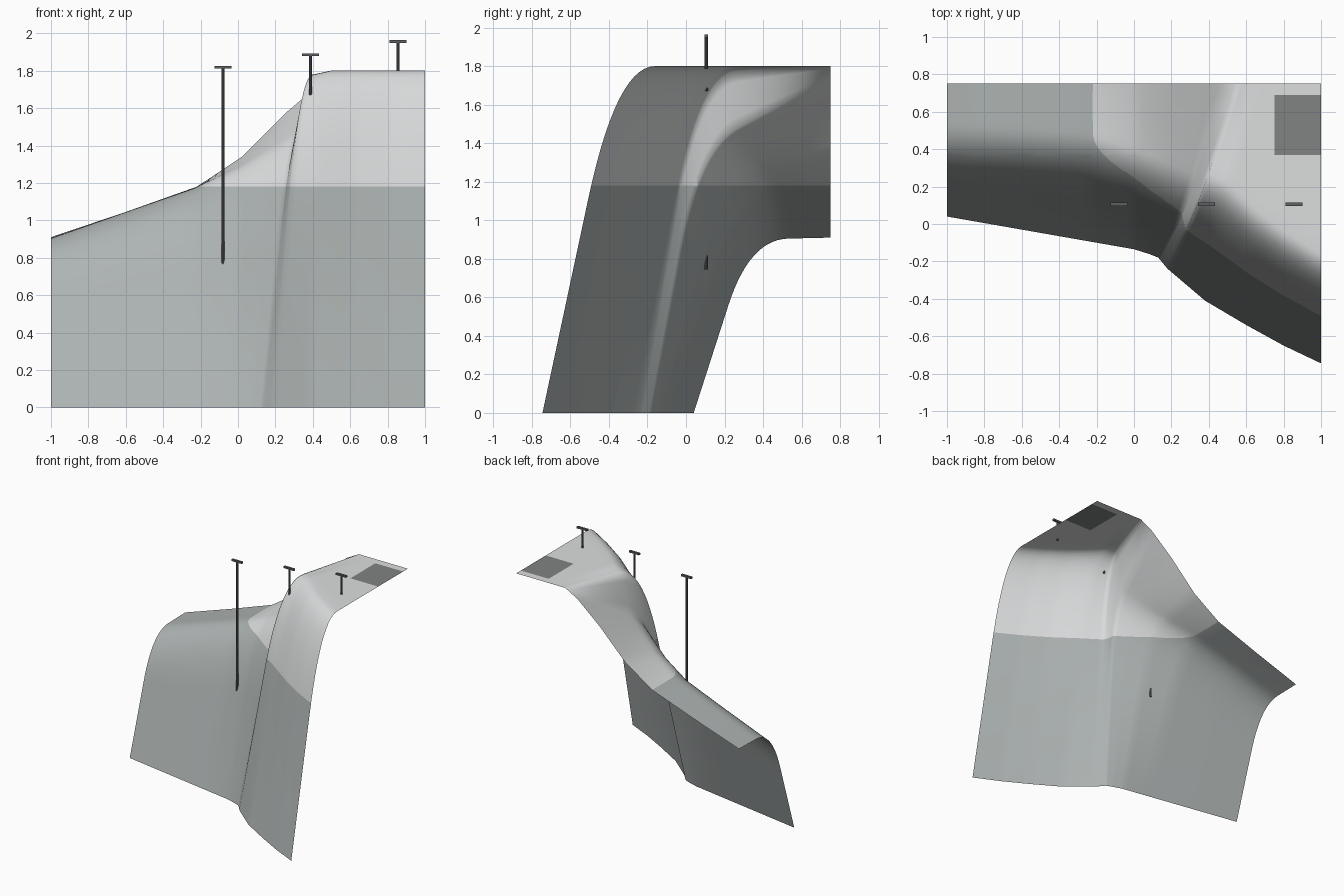
import bpy, bmesh
from mathutils import Vector

cube = bpy.data.objects.get("Cube")
if cube:
    bpy.data.objects.remove(cube)


def material(name, r, g, b):
    m = bpy.data.materials.new(name)
    m.use_nodes = True
    m.diffuse_color = (r, g, b, 1)
    m.node_tree.nodes["Principled BSDF"].inputs["Base Color"].default_value = (r, g, b, 1)
    return m


lower_rock = material("lower grey", 0.42, 0.455, 0.45)
upper_rock = material("upper light grey", 0.72, 0.735, 0.74)
pad_grey = material("pad grey", 0.22, 0.23, 0.23)
post_grey = material("post dark grey", 0.11, 0.115, 0.12)

BACK = 0.75        # y of the rear edge
COLOUR_LINE = 1.18  # height where the rock changes colour

# Upright sections of the sheet: foot, knee (top of the steep face), rear edge
SECTIONS = [
    ((-1, .04), (-1, .33, .90), (-1, .91)),
    ((-.6, -.03), (-.6, .31, 1.045), (-.6, 1.045)),
    ((-.2, -.10), (-.25, .28, 1.165), (-.22, 1.18)),
    ((0, -.135), (0, .20, 1.25), (.02, 1.34)),
    ((.08, -.16), (.16, .12, 1.31), (.25, 1.57)),
    ((.13, -.18), (.27, .07, 1.37), (.45, 1.74)),
    ((.18, -.24), (.33, .07, 1.77), (.56, 1.80)),
    ((.38, -.41), (.43, .03, 1.80), (.66, 1.80)),
    ((.6, -.54), (.63, -.13, 1.80), (.77, 1.80)),
    ((.8, -.65), (.81, -.25, 1.80), (.88, 1.80)),
    ((1, -.745), (1, -.36, 1.80), (1, 1.80)),
]


def profile(foot, knee, back):
    """Straight face, rounded knee, straight run to the rear edge."""
    foot, back = foot.copy(), back.copy()
    start = foot.lerp(knee, 0.62)
    end = knee.lerp(back, min(0.2 / (back.y - knee.y), 0.6))
    pts = [foot.lerp(start, i / 8) for i in range(8)]
    for i in range(15):
        t = i / 14
        pts.append(start.lerp(knee, t).lerp(knee.lerp(end, t), t))
    pts += [end.lerp(back, i / 8) for i in range(1, 9)]
    return pts


# Cliff sheet: loft the sections
keys = [(Vector((f[0], f[1], 0)), Vector(k), Vector((b[0], BACK, b[1])))
        for f, k, b in SECTIONS]
bm = bmesh.new()
columns = []
STEPS = 5
for n in range((len(keys) - 1) * STEPS + 1):
    i = min(n // STEPS, len(keys) - 2)
    t = n / STEPS - i
    ctrl = [a.lerp(b, t) for a, b in zip(keys[i], keys[i + 1])]
    columns.append([bm.verts.new(p) for p in profile(*ctrl)])
for a, b in zip(columns, columns[1:]):
    for j in range(len(a) - 1):
        bm.faces.new((a[j], b[j], b[j + 1], a[j + 1]))


def cut(point, normal):
    bmesh.ops.bisect_plane(bm, geom=bm.verts[:] + bm.edges[:] + bm.faces[:],
                           plane_co=point, plane_no=normal, dist=1e-5)


# Cut the colour line and the pad outline, then colour by position
cut((0, 0, COLOUR_LINE), (0, 0, 1))
cut((.75, 0, 0), (1, 0, 0))
cut((0, .37, 0), (0, 1, 0))
cut((0, .69, 0), (0, 1, 0))
for f in bm.faces:
    c = f.calc_center_median()
    f.smooth = True
    if c.z > 1.7 and c.x > .75 and .37 < c.y < .69:
        f.material_index = 2
    else:
        f.material_index = int(c.z > COLOUR_LINE)
mesh = bpy.data.meshes.new("cliff_sheet")
bm.to_mesh(mesh)
bm.free()
for m in (lower_rock, upper_rock, pad_grey):
    mesh.materials.append(m)
cliff = bpy.data.objects.new("cliff_sheet", mesh)
bpy.context.collection.objects.link(cliff)


# T-shaped posts
def post(name, x, low, high, y=0.105):
    bpy.ops.mesh.primitive_cylinder_add(vertices=10, radius=0.008, depth=high - low,
                                        location=(x, y, (low + high) / 2))
    stem = bpy.context.object
    stem.name = name + "_stem"
    bpy.ops.object.shade_smooth_by_angle()
    bpy.ops.mesh.primitive_cube_add(size=1, location=(x, y, high - 0.007))
    bar = bpy.context.object
    bar.name = name + "_crossbar"
    bar.scale = (0.092, 0.018, 0.014)
    for o in (stem, bar):
        o.data.materials.append(post_grey)


post("tall_post", -.08, .745, 1.825)
post("middle_post", .388, 1.67, 1.893)
post("short_post", .856, 1.785, 1.963)
